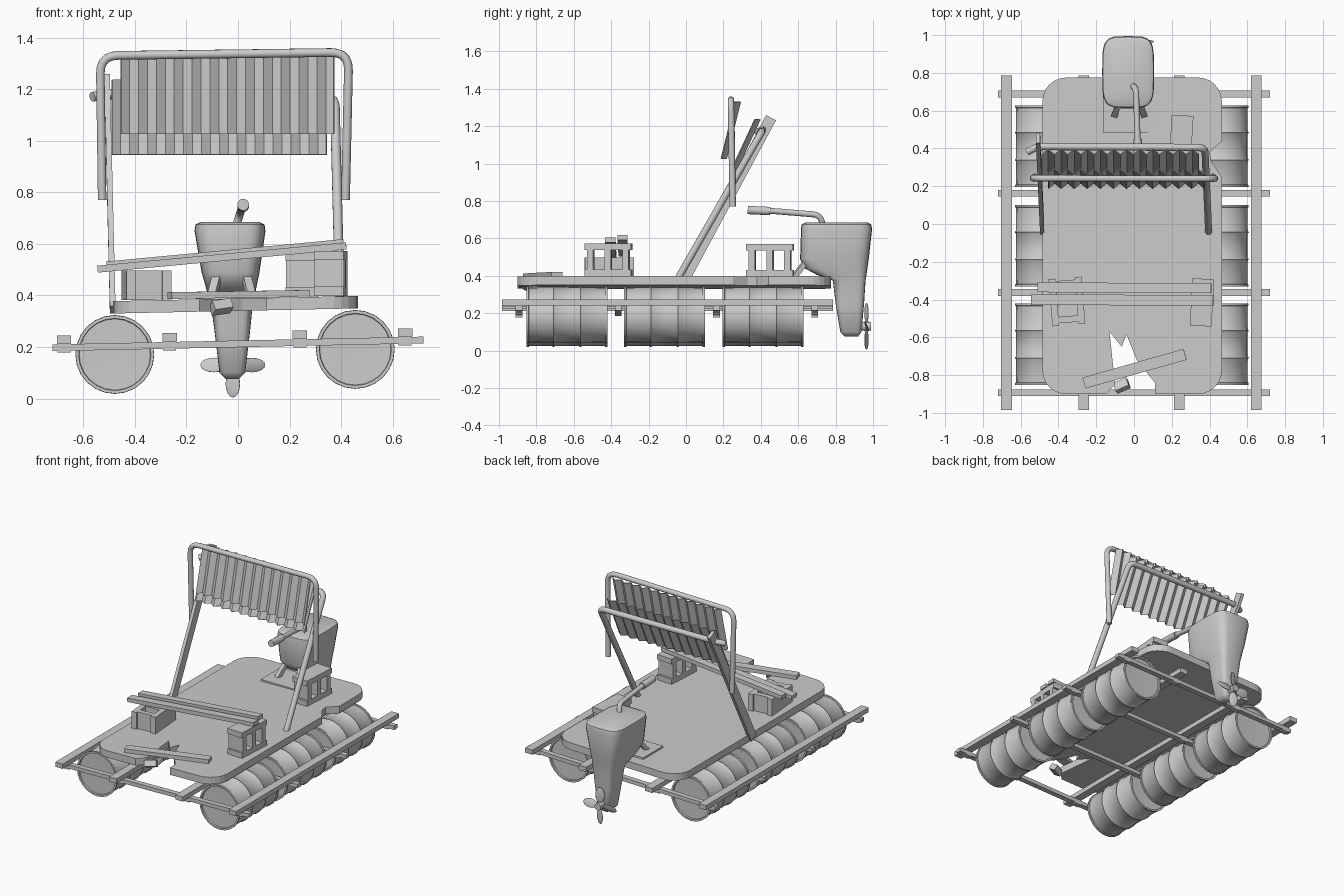
import bpy, bmesh, math
from mathutils import Vector, Matrix

cube = bpy.data.objects.get("Cube")
if cube:
    bpy.data.objects.remove(cube, do_unlink=True)

grey = bpy.data.materials.new("plain grey")
grey.use_nodes = True
GREY = (0.6, 0.6, 0.6, 1)
grey.diffuse_color = GREY
grey.node_tree.nodes["Principled BSDF"].inputs["Base Color"].default_value = GREY
ROLL = 0.021  # the raft leans: its left side floats higher


def tilt(x, y, z):
    return Vector((x, y, z + ROLL * x))


def finish(name, bm, smooth=None):
    bmesh.ops.recalc_face_normals(bm, faces=bm.faces)
    mesh = bpy.data.meshes.new(name)
    bm.to_mesh(mesh)
    bm.free()
    mesh.materials.append(grey)
    ob = bpy.data.objects.new(name, mesh)
    bpy.context.collection.objects.link(ob)
    if smooth:
        bpy.ops.object.select_all(action='DESELECT')
        ob.select_set(True)
        bpy.context.view_layer.objects.active = ob
        bpy.ops.object.shade_smooth_by_angle(angle=math.radians(smooth))
    return ob


def add_box(bm, centre, size, turn=Matrix()):
    m = Matrix.Translation(centre) @ turn @ Matrix.Diagonal((*size, 1))
    bmesh.ops.create_cube(bm, size=1, matrix=m)


def beam(name, a, b, wide, thick, up=(0, 0, 1)):
    a, b = Vector(a), Vector(b)
    d = (b - a).normalized()
    s = d.cross(Vector(up)).normalized()
    turn = Matrix((s, d, s.cross(d))).transposed().to_4x4()
    bm = bmesh.new()
    add_box(bm, (a + b) / 2, (wide, (b - a).length, thick), turn)
    return finish(name, bm)


def loft(name, rings, smooth):
    bm = bmesh.new()
    loops = [[bm.verts.new(p) for p in ring] for ring in rings]
    n = len(loops[0])
    for lo, hi in zip(loops, loops[1:]):
        for i in range(n):
            j = (i + 1) % n
            bm.faces.new((lo[i], lo[j], hi[j], hi[i]))
    bm.faces.new(loops[0])
    bm.faces.new(loops[-1])
    return finish(name, bm, smooth)


def tube(name, points, radius, bend=0.05):
    # pipe with each inner corner rounded by a short arc
    pts = [Vector(p) for p in points]
    path = [pts[0]]
    for a, p, b in zip(pts, pts[1:], pts[2:]):
        s, e = p + (a - p).normalized() * bend, p + (b - p).normalized() * bend
        for k in range(6):
            t = k / 5
            path.append(s * (1 - t) ** 2 + p * 2 * t * (1 - t) + e * t * t)
    path.append(pts[-1])
    rings = []
    side = (pts[1] - pts[0]).orthogonal().normalized()
    for i, p in enumerate(path):
        d = (path[min(i + 1, len(path) - 1)] - path[max(i - 1, 0)]).normalized()
        side = (side - d * side.dot(d)).normalized()
        other = d.cross(side)
        rings.append([p + radius * (side * math.cos(a) + other * math.sin(a))
                      for a in (k * math.tau / 12 for k in range(12))])
    return loft(name, rings, 50)


# Barrel floats with rims and hoops
L = 0.433
profile = [(0.012, 0.06), (0.01, 0.138), (0, 0.14), (0, 0.152), (0.012, 0.152), (0.014, 0.146)]
for h in (L / 3, ):
    profile += [(h - 0.008, 0.147), (h, 0.153), (h + 0.008, 0.147)]
profile += [(L - y, r) for y, r in reversed(profile)]
for side, x in (("right", -0.478), ("left", 0.455)):
    for i, y0 in enumerate((-0.853, -0.332, 0.195)):
        rings = [[tilt(x, y0 + y, 0.181) + Vector((r * math.cos(a), 0, r * math.sin(a)))
                  for a in (k * math.tau / 24 for k in range(24))] for y, r in profile]
        loft(f"{side}_barrel_{i + 1}", rings, 40)

# Timber frame
for i, y in enumerate((-0.893, -0.362, 0.163, 0.688)):
    beam(f"cross_beam_{i + 1}", tilt(-0.72, y, 0.212), tilt(0.72, y, 0.212), 0.036, 0.026)
for i, x in enumerate((-0.675, -0.265, 0.24, 0.648)):
    beam(f"long_rail_{i + 1}", tilt(x, -0.985, 0.243), tilt(x, 0.785, 0.243), 0.056, 0.032)
    for j, y in enumerate((-0.893, 0.163, 0.688)):
        beam(f"rail_block_{i + 1}_{j + 1}", tilt(x, y - 0.018, 0.21), tilt(x, y + 0.018, 0.21), 0.05, 0.036)

# Deck with rounded corners, a broken front edge and a chipped left edge
outline = [(-0.15, -0.9), (-0.10, -0.85), (-0.13, -0.57), (-0.065, -0.65), (-0.04, -0.585),
           (0.015, -0.72), (0.11, -0.84), (0.11, -0.9)]
R = 0.125
chip = [(0.465, 0.25), (0.41, 0.33), (0.40, 0.38), (0.465, 0.44)]
for k, (cx, cy) in enumerate(((0.34, -0.775), (0.34, 0.65), (-0.36, 0.65), (-0.36, -0.775))):
    for s in range(7):
        a = math.radians(-90 + 90 * k + 15 * s)
        outline.append((cx + R * math.cos(a), cy + R * math.sin(a)))
    if k == 0:
        outline += chip
bm = bmesh.new()
face = bm.faces.new([bm.verts.new(tilt(x, y, 0.34)) for x, y in outline])
top = bmesh.ops.extrude_face_region(bm, geom=[face])["geom"]
bmesh.ops.translate(bm, vec=(0, 0, 0.048), verts=[v for v in top if isinstance(v, bmesh.types.BMVert)])
bmesh.ops.triangulate(bm, faces=[f for f in bm.faces if len(f.verts) > 4])
finish("deck", bm)
beam("deck_splinter", (-0.10, -0.87, 0.35), (-0.03, -0.84, 0.36), 0.05, 0.04, (0, 0.6, 1))
beam("loose_plank", tilt(-0.265, -0.842, 0.405), tilt(0.27, -0.69, 0.402), 0.06, 0.026)


# Hollow building blocks: length along local y, openings along local x
def block(name, centre, turn, depth=0.115, length=0.25, height=0.175):
    bm = bmesh.new()
    for s in (-1, 1):
        add_box(bm, (0, 0, s * (height / 2 - 0.018)), (depth, length, 0.036))
    for y in (-1, 0, 1):
        add_box(bm, (0, y * (length / 2 - 0.03), 0), (depth, 0.034, height - 0.07))
    ob = finish(name, bm)
    ob.matrix_world = Matrix.Translation(centre) @ turn


block("left_front_block", tilt(0.36, -0.415, 0.478), Matrix.Rotation(-0.06, 4, 'Z'))
block("left_rear_block", tilt(0.25, 0.45, 0.478), Matrix.Rotation(-0.06, 4, 'Z'))
block("right_front_block", tilt(-0.355, -0.41, 0.447),
      Matrix.Rotation(0.08, 4, 'Z') @ Matrix.Rotation(math.pi / 2, 4, 'Y'))

# Bench planks
beam("bench_plank_rear", (-0.51, -0.335, 0.518), (0.41, -0.34, 0.605), 0.052, 0.027)
beam("bench_plank_front", (-0.545, -0.40, 0.502), (0.42, -0.405, 0.592), 0.056, 0.027)

# Canopy: board post, bent pipe post and hoop
beam("right_post", (-0.486, -0.03, 0.345), (-0.508, 0.455, 1.245), 0.06, 0.022, (1, 0, 0))
tube("left_post_and_bar", [(0.395, -0.04, 0.39), (0.375, 0.405, 1.17), (-0.52, 0.41, 1.18),
                           (-0.565, 0.38, 1.17)], 0.019, 0.045)
tube("canopy_hoop", [(-0.527, 0.25, 0.77), (-0.535, 0.242, 1.33), (0.43, 0.24, 1.343),
                     (0.417, 0.25, 0.77)], 0.017, 0.07)


# Folded roofing sheets
def sheet(name, x0, x1, low, high, folds=24):
    bm = bmesh.new()
    rows = []
    for y, z in (low, high):
        rows.append([bm.verts.new((x0 + (x1 - x0) * i / folds, y + (0.014 if i % 2 else -0.014),
                                   z + ROLL * x0 * 0.5)) for i in range(folds + 1)])
    for i in range(folds):
        bm.faces.new((rows[0][i], rows[0][i + 1], rows[1][i + 1], rows[1][i]))
    ob = finish(name, bm)
    solid = ob.modifiers.new("thickness", 'SOLIDIFY')
    solid.thickness = 0.006


sheet("upper_sheet", -0.455, 0.375, (0.205, 1.03), (0.28, 1.335))
sheet("lower_sheet", -0.49, 0.345, (0.25, 0.95), (0.385, 1.24))

# Outboard motor body: height, centre x, front y, back y, width
body = [(0.075, -0.022, 0.85, 0.92, 0.05), (0.10, -0.022, 0.825, 0.938, 0.10),
        (0.25, -0.022, 0.80, 0.952, 0.135), (0.375, -0.024, 0.785, 0.96, 0.165),
        (0.405, -0.026, 0.70, 0.965, 0.185), (0.44, -0.027, 0.635, 0.97, 0.20),
        (0.49, -0.029, 0.61, 0.977, 0.225), (0.65, -0.031, 0.615, 0.995, 0.275),
        (0.675, -0.031, 0.618, 0.99, 0.268), (0.685, -0.031, 0.64, 0.97, 0.23)]
rings = []
for z, cx, y0, y1, w in body:
    ring = []
    for k in range(24):
        c, s = math.cos(k * math.tau / 24), math.sin(k * math.tau / 24)
        ring.append((cx + w / 2 * math.copysign(abs(c) ** 0.45, c),
                     (y0 + y1) / 2 + (y1 - y0) / 2 * math.copysign(abs(s) ** 0.45, s), z))
    rings.append(ring)
loft("motor_body", rings, 50)

# Propeller
hub = Vector((-0.02, 0.965, 0.13))
tube("propeller_hub", [hub - Vector((0, 0.045, 0)), hub + Vector((0, 0.025, 0))], 0.024)
bm = bmesh.new()
for k in range(4):
    m = (Matrix.Translation(hub) @ Matrix.Rotation(k * math.pi / 2, 4, 'Y')
         @ Matrix.Translation((0, 0, 0.073)) @ Matrix.Rotation(0.35, 4, 'Z')
         @ Matrix.Diagonal((0.031, 0.006, 0.053, 1)))
    bmesh.ops.create_uvsphere(bm, u_segments=10, v_segments=8, radius=1, matrix=m)
finish("propeller_blades", bm, 40)

# Motor mount and tiller
beam("mount_plate", tilt(-0.025, 0.485, 0.392), tilt(-0.025, 0.70, 0.392), 0.28, 0.012)
for side, s in (("right", -1), ("left", 1)):
    beam(f"{side}_mount_strut", (-0.025 + s * 0.078, 0.575, 0.39), (-0.025 + s * 0.05, 0.66, 0.50), 0.032, 0.026)
tube("tiller", [(-0.01, 0.73, 0.66), (0.01, 0.725, 0.725), (0.02, 0.42, 0.75)], 0.016, 0.05)
tube("tiller_grip", [(0.02, 0.45, 0.746), (0.02, 0.33, 0.752)], 0.023)
